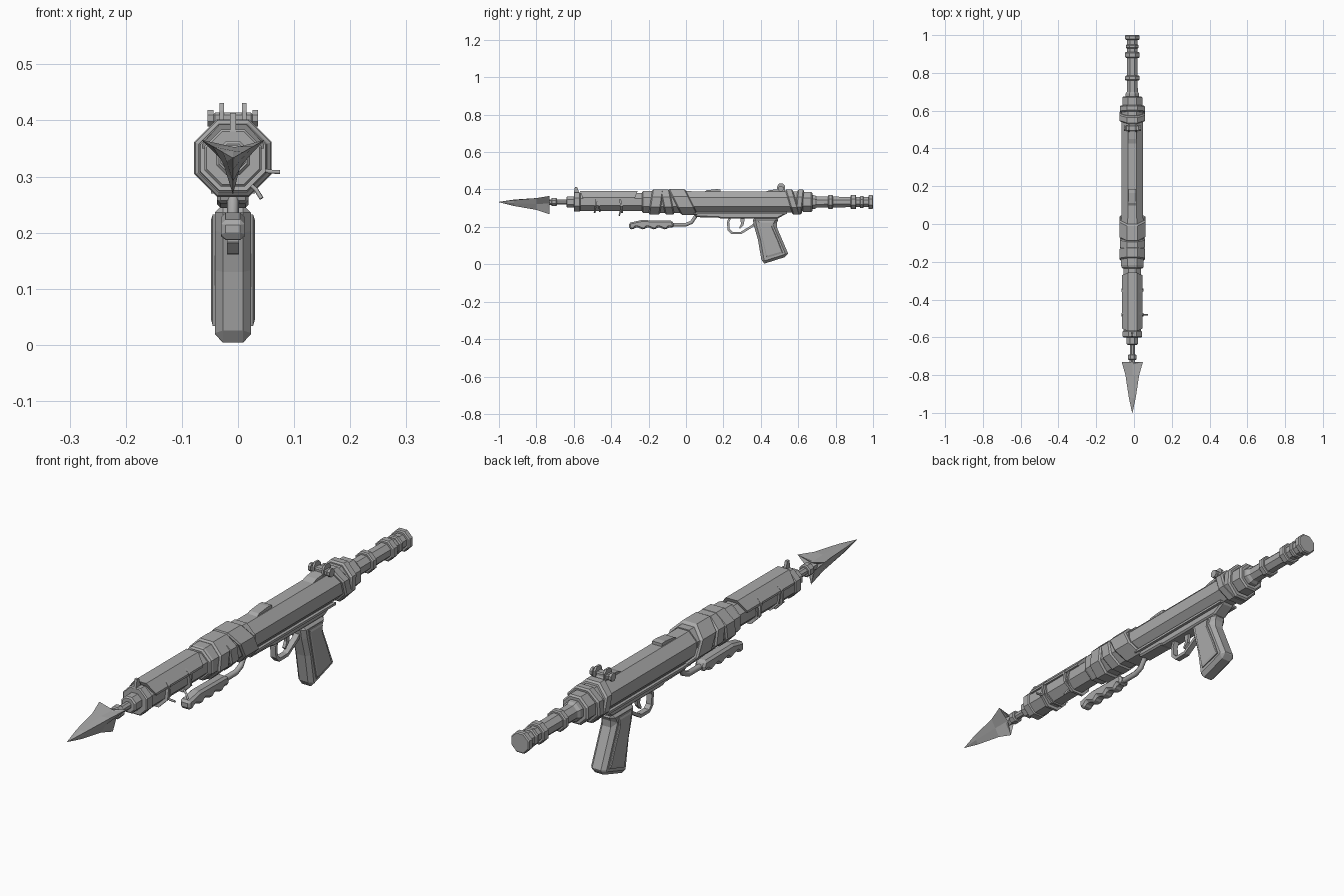
import bpy, bmesh, math
from mathutils import Vector

cube = bpy.data.objects.get("Cube")
if cube:
    bpy.data.objects.remove(cube, do_unlink=True)

CX, CZ = -0.009, 0.333      # barrel axis
grey = bpy.data.materials.new("plain_grey")
grey.use_nodes = True
grey.diffuse_color = (0.4, 0.4, 0.4, 1)
grey.node_tree.nodes["Principled BSDF"].inputs["Base Color"].default_value = (0.4, 0.4, 0.4, 1)


def finish(name, bm):
    bmesh.ops.recalc_face_normals(bm, faces=bm.faces)
    mesh = bpy.data.meshes.new(name)
    bm.to_mesh(mesh)
    bm.free()
    mesh.materials.append(grey)
    obj = bpy.data.objects.new(name, mesh)
    bpy.context.collection.objects.link(obj)
    return obj


def loft(name, rings):
    """Bridge equal-sized rings of points and cap both ends."""
    bm = bmesh.new()
    loops = [[bm.verts.new(p) for p in ring] for ring in rings]
    n = len(loops[0])
    for a, b in zip(loops, loops[1:]):
        for i in range(n):
            j = (i + 1) % n
            bm.faces.new((a[i], a[j], b[j], b[i]))
    bm.faces.new(loops[0])
    bm.faces.new(loops[-1])
    return finish(name, bm)


def tube(name, profile, slant=0):
    """Eight-sided turned part along y; profile holds (y, half width)."""
    rings = []
    for y, r in profile:
        ring = []
        for i in range(8):
            a = math.radians(22.5 + 45 * i)
            rad = r / math.cos(math.pi / 8)
            dz = rad * math.sin(a)
            ring.append((CX + rad * math.cos(a), y + slant * dz, CZ + dz))
        rings.append(ring)
    return loft(name, rings)


def band(name, y0, y1, r, slant=0, edge=0.006):
    return tube(name, [(y0, r - edge), (y0 + edge, r), (y1 - edge, r), (y1, r - edge)], slant)


def plate(name, pts, half, x=CX, bevel=0):
    """Side profile in (y, z) extruded across x, with optional chamfer."""
    obj = loft(name, [[(x + s * half, y, z) for y, z in pts] for s in (-1, 1)])
    if bevel:
        mod = obj.modifiers.new("chamfer", "BEVEL")
        mod.width, mod.segments, mod.limit_method = bevel, 1, "ANGLE"
        mod.angle_limit = math.radians(50)
    return obj


def box(name, y0, y1, z0, z1, half, x=CX, bevel=0):
    return plate(name, [(y0, z0), (y1, z0), (y1, z1), (y0, z1)], half, x, bevel)


def rod(name, pts, r, sides=6):
    curve = bpy.data.curves.new(name, "CURVE")
    curve.dimensions = "3D"
    curve.bevel_depth, curve.bevel_resolution, curve.use_fill_caps = r, 1, True
    spline = curve.splines.new("POLY")
    spline.points.add(len(pts) - 1)
    for p, co in zip(spline.points, pts):
        p.co = (*co, 1)
    curve.materials.append(grey)
    obj = bpy.data.objects.new(name, curve)
    bpy.context.collection.objects.link(obj)


# Three-bladed spear head
rings = []
for y, ridge, valley in [(-1, .001, .001), (-.92, .021, .013), (-.80, .042, .02),
                         (-.73, .065, .017), (-.745, .02, .016), (-.70, .012, .012)]:
    ring = []
    for i in range(6):
        a = math.radians(-90 + 60 * i)
        r = valley if i % 2 else ridge
        ring.append((CX + r * math.cos(a), y, CZ + r * math.sin(a)))
    rings.append(ring)
loft("spear_head", rings)
tube("spear_shaft", [(-.73, .013), (-.58, .013)])
band("spear_collar", -.72, -.69, .022, 0, .004)
band("muzzle_collar", -.64, -.585, .03, 0, .005)

# Barrel, cover and front sight
tube("barrel", [(-.60, .043), (-.595, .047), (-.20, .047)])
band("muzzle_ring", -.60, -.565, .051, 0, .004)
cover = [(-.055, .35), (-.055, .358), (-.024, .393), (.024, .393), (.055, .358), (.055, .35)]
loft("barrel_cover", [[(CX + x, y + sgn * (z - .35) * .4, z) for x, z in cover]
                      for y, sgn in ((-.55, -1), (-.275, 1))])
plate("front_sight", [(-.60, .38), (-.57, .38), (-.582, .413), (-.594, .413)], .005)

# Cords tied round the barrel, with loose ends
for i, (y, s) in enumerate([(-.48, .15), (-.35, -.15)]):
    tube(f"cord_{i}", [(y - .005, .058), (y + .005, .058)], s)
    tube(f"cord_knot_{i}", [(y + .008, .053), (y + .016, .053)], -s)
rod("cord_end_upper", [(.04, -.48, .313), (.055, -.48, .309), (.075, -.48, .308)], .004)
rod("cord_end_lower", [(.02, -.35, .288), (.032, -.353, .277), (.042, -.357, .261)], .004)

# Wrapped middle section
tube("wrap_core", [(-.235, .052), (-.22, .06), (.03, .06)])
for i, (y0, y1, r, s) in enumerate([(-.235, -.20, .058, 0), (-.19, -.13, .067, .15),
                                    (-.125, -.075, .066, -.2), (-.06, .03, .069, -.5)]):
    band(f"wrap_{i}", y0, y1, r, s)

# Receiver and its top and bottom parts
tube("receiver", [(0, .056), (.60, .056)])
plate("receiver_base", [(.04, .29), (.05, .252), (.17, .25), (.19, .244), (.49, .244),
                        (.535, .27), (.55, .29)], .028, bevel=.006)
for s in (-1, 1):
    box("side_rail", .04, .54, .27, .279, .006, CX + s * .033)
plate("top_catch", [(.085, .38), (.11, .396), (.165, .402), (.185, .40), (.185, .38)], .02)
plate("sight_ramp", [(.40, .38), (.45, .397), (.52, .405), (.535, .38)], .022)

# Rear sight with two prongs
box("sight_bar", .492, .522, .394, .414, .036, bevel=.004)
for s in (-1, 1):
    plate("sight_prong", [(.485, .39), (.53, .39), (.53, .418), (.518, .431),
                          (.497, .431), (.488, .418)], .004, CX + s * .02)
    tube_x = CX + s * .04
    plate("sight_knob", [(.507 + .016 * math.cos(math.radians(22.5 + 45 * i)),
                          .404 + .016 * math.sin(math.radians(22.5 + 45 * i)))
                         for i in range(8)], .005, tube_x)

# Rear collars and stepped tail tube
band("rear_wrap_a", .55, .59, .068, -.3)
band("rear_wrap_b", .59, .625, .066, .1)
band("rear_collar", .62, .675, .053)
tube("tail_tube", [(.60, .04), (.69, .036), (.70, .029), (.99, .027)])
for i, (y0, y1, r) in enumerate([(.76, .785, .038), (.88, .91, .038), (.93, .95, .033), (.975, 1, .038)]):
    band(f"tail_ring_{i}", y0, y1, r, 0, .004)

# Fore grip with finger waves, and its bent bracket
waves = [(-.305 + .235 * i / 12, .192 - .009 * math.sin(i * math.pi / 1.5)) for i in range(13)]
plate("fore_grip", waves + [(-.065, .215), (-.075, .234), (-.24, .236), (-.305, .222)], .021, bevel=.008)
rod("fore_grip_bracket", [(CX, -.08, .212), (CX, .0, .212), (CX, .03, .225), (CX, .055, .262)], .011)

# Trigger guard and trigger
guard = [(.235, .25), (.225, .225), (.228, .185), (.245, .168), (.295, .168), (.355, .205), (.375, .225)]
for a, b in zip(guard, guard[1:]):
    d = (Vector(b) - Vector(a)).normalized()
    n = Vector((-d.y, d.x)) * .006
    a2, b2 = Vector(a) - d * .003, Vector(b) + d * .003
    plate("trigger_guard", [tuple(p) for p in (a2 - n, b2 - n, b2 + n, a2 + n)], .011)
plate("trigger", [(.29, .25), (.315, .25), (.308, .21), (.288, .19), (.284, .196), (.294, .215)], .006)

# Pistol grip with raised side panels
grip = [(.355, .25), (.50, .25), (.48, .212), (.515, .13), (.545, .06), (.54, .042),
        (.42, .004), (.405, .012), (.385, .13), (.365, .2)]
plate("pistol_grip", grip, .032, bevel=.014)
panel = [(.385, .232), (.462, .232), (.458, .205), (.495, .12), (.518, .06), (.43, .034), (.408, .13)]
for s in (-1, 1):
    mid = Vector((sum(p[0] for p in panel), sum(p[1] for p in panel))) / len(panel)
    loft("grip_panel", [[(CX + s * x, *mid.lerp(Vector(p), k)) for p in panel]
                        for x, k in ((.028, 1), (.036, 1), (.039, .9))])
